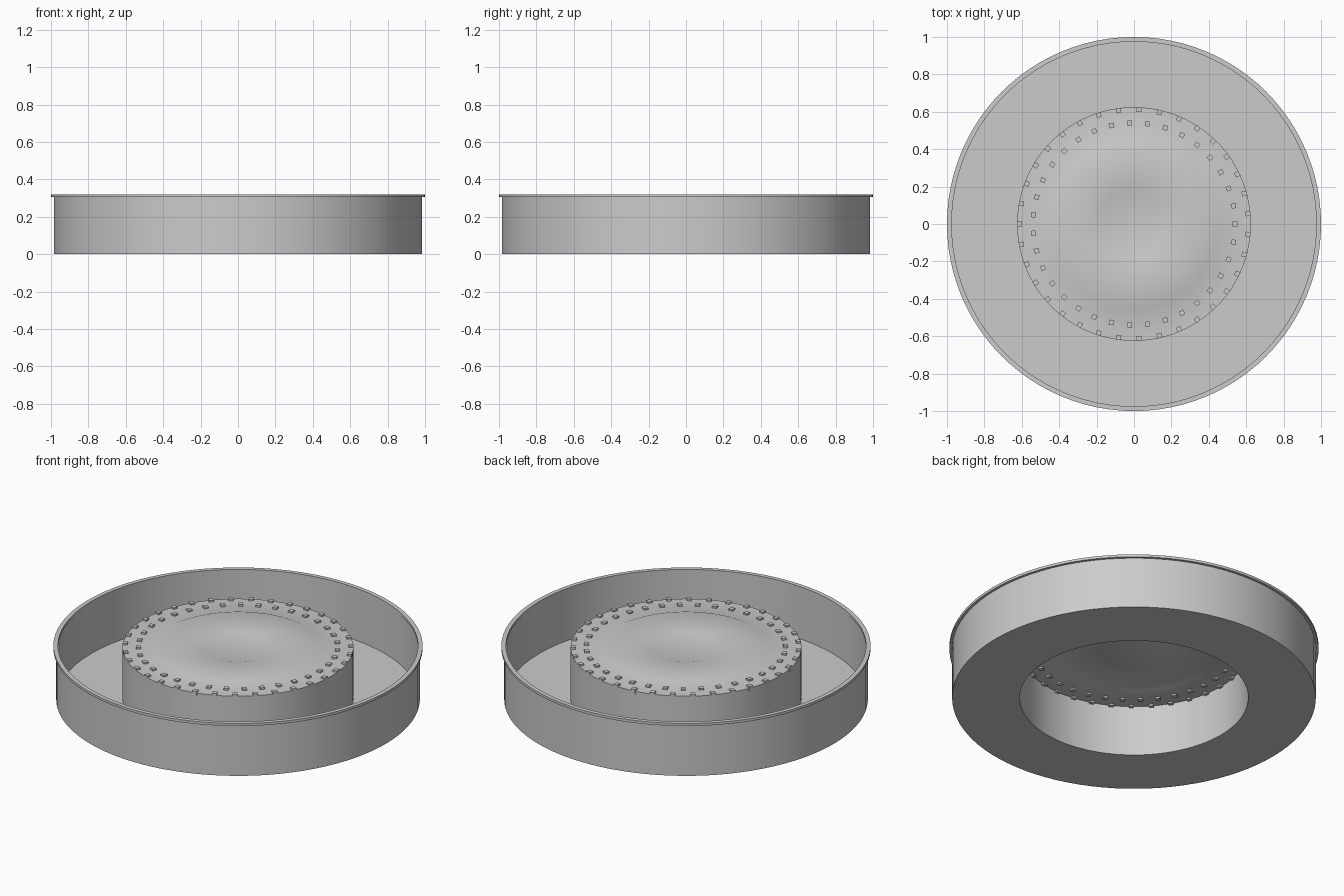
import bpy, bmesh, math
from mathutils import Matrix

if "Cube" in bpy.data.objects:
    bpy.data.objects.remove(bpy.data.objects["Cube"])

SEG = 96


def lathe(name, profile, closed=False):
    """Revolve an (r, z) profile about the z axis."""
    bm = bmesh.new()
    vs = [bm.verts.new((r, 0, z)) for r, z in profile]
    pairs = list(zip(vs, vs[1:])) + ([(vs[-1], vs[0])] if closed else [])
    es = [bm.edges.new(p) for p in pairs]
    bmesh.ops.spin(bm, geom=vs + es, axis=(0, 0, 1), cent=(0, 0, 0),
                   angle=math.tau, steps=SEG, use_duplicate=False)
    bmesh.ops.remove_doubles(bm, verts=bm.verts, dist=1e-4)
    bmesh.ops.recalc_face_normals(bm, faces=bm.faces)
    return finish(name, bm, True)


def finish(name, bm, smooth=False):
    me = bpy.data.meshes.new(name)
    bm.to_mesh(me)
    bm.free()
    ob = bpy.data.objects.new(name, me)
    bpy.context.collection.objects.link(ob)
    if smooth:
        bpy.context.view_layer.objects.active = ob
        ob.select_set(True)
        bpy.ops.object.shade_smooth_by_angle(angle=math.radians(30))
        ob.select_set(False)
    return ob


def stud_ring(name, radius, z, count, start, size=0.026):
    """Ring of small cubes facing the centre."""
    bm = bmesh.new()
    for i in range(count):
        a = start + math.tau * i / count
        m = Matrix.Rotation(a, 4, 'Z') @ Matrix.Translation((radius, 0, z))
        bmesh.ops.create_cube(bm, size=size, matrix=m)
    return finish(name, bm)


# Thin-walled ring pan: outer wall, floor, raised hub wall and hub top in one shell
lathe("pan_body", [
    (0.978, 0.315), (0.978, 0.006), (0.625, 0.006), (0.625, 0.308),
    (0.46, 0.308), (0.45, 0.312), (0.195, 0.312), (0.175, 0.306), (0, 0.306),
    (0, 0.300), (0.175, 0.300), (0.195, 0.306), (0.45, 0.306), (0.46, 0.302),
    (0.619, 0.302), (0.619, 0.0), (0.985, 0.0), (0.985, 0.315)], closed=True)

# Rolled lip around the top edge
lathe("rim_lip", [(0.975, 0.305), (1.0, 0.305), (1.0, 0.32), (0.975, 0.32)], closed=True)

# Two staggered rings of studs on the hub top
step = math.tau / 35
stud_ring("outer_studs", 0.612, 0.305, 35, math.pi)
stud_ring("inner_studs", 0.54, 0.305, 35, math.pi + step / 2)
